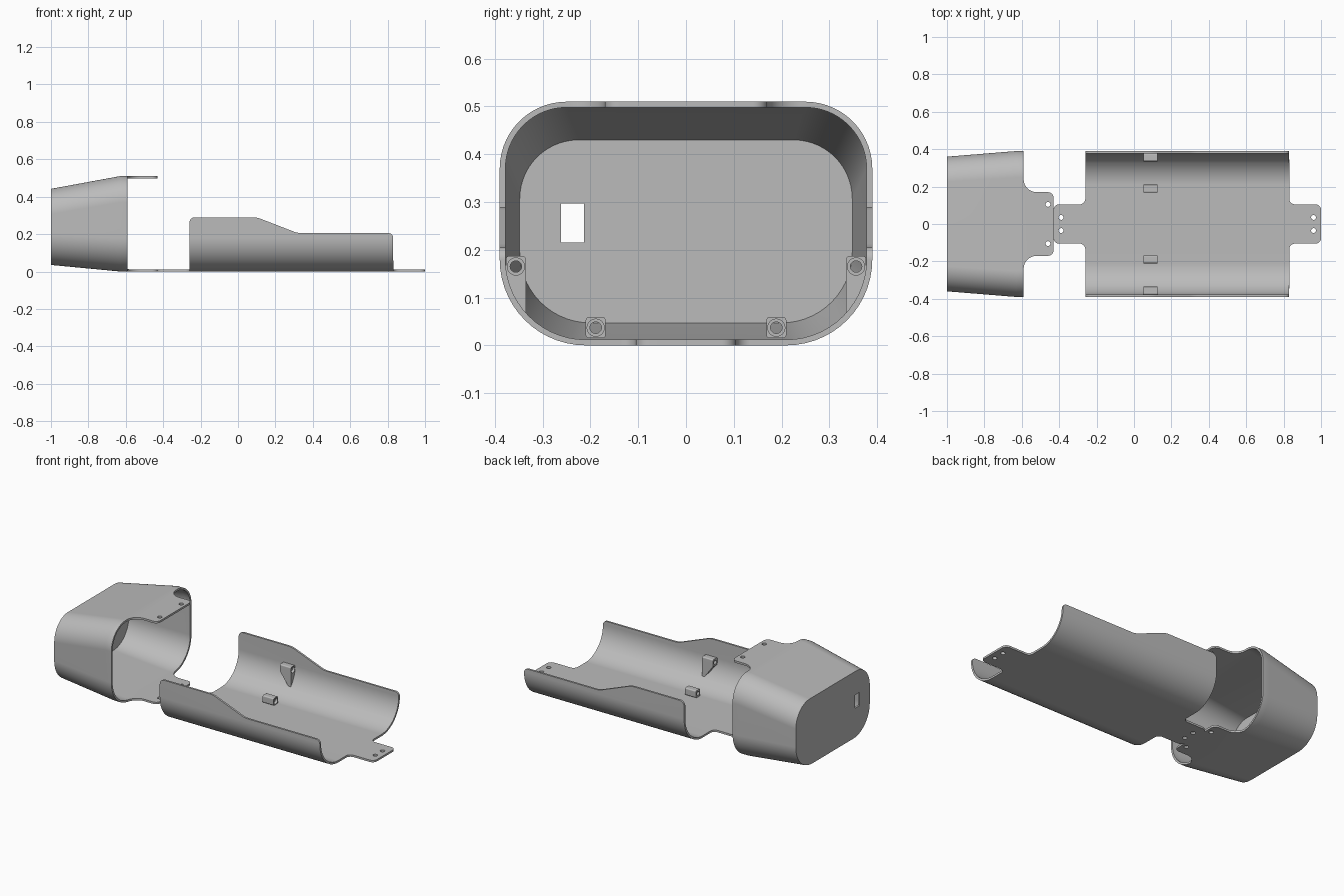
import bpy, bmesh, math
from mathutils import Vector

if "Cube" in bpy.data.objects:
    bpy.data.objects.remove(bpy.data.objects["Cube"], do_unlink=True)

# Single grey plastic
grey = bpy.data.materials.new("grey_plastic")
grey.use_nodes = True
COLOUR = (0.5, 0.5, 0.5, 1)
grey.diffuse_color = COLOUR
grey.node_tree.nodes["Principled BSDF"].inputs["Base Color"].default_value = COLOUR

WALL = 0.012


def rounded(points, steps=10):
    """Outline through (u, v, radius) corners, each rounded by its radius."""
    out = []
    for i, (u, v, r) in enumerate(points):
        p = Vector((u, v))
        if r == 0:
            out.append(p)
            continue
        a = (Vector(points[i - 1][:2]) - p).normalized()
        b = (Vector(points[(i + 1) % len(points)][:2]) - p).normalized()
        half = a.angle(b) / 2
        d = r / math.tan(half)
        c = p + (a + b).normalized() * r / math.sin(half)
        v0, v1 = (p + a * d - c).normalized(), (p + b * d - c).normalized()
        out += [c + v0.slerp(v1, k / steps) * r for k in range(steps + 1)]
    return out


def circle(u, v, r, n=24):
    return [Vector((u + r * math.cos(math.tau * k / n), v + r * math.sin(math.tau * k / n)))
            for k in range(n)]


def loft(name, rings):
    """Closed solid through equal-length rings of 3D points."""
    bm = bmesh.new()
    rows = [[bm.verts.new(p) for p in ring] for ring in rings]
    n = len(rows[0])
    for lo, hi in zip(rows, rows[1:]):
        for k in range(n):
            m = (k + 1) % n
            bm.faces.new((lo[k], lo[m], hi[m], hi[k]))
    bm.faces.new(rows[0][::-1])
    bm.faces.new(rows[-1])
    bmesh.ops.recalc_face_normals(bm, faces=bm.faces)
    mesh = bpy.data.meshes.new(name)
    bm.to_mesh(mesh)
    bm.free()
    mesh.materials.append(grey)
    ob = bpy.data.objects.new(name, mesh)
    bpy.context.collection.objects.link(ob)
    return ob


def prism(name, outline, axis, lo, hi):
    place = {"x": lambda p, h: (h, p.x, p.y),
             "y": lambda p, h: (p.x, h, p.y),
             "z": lambda p, h: (p.x, p.y, h)}[axis]
    return loft(name, [[place(p, h) for p in outline] for h in (lo, hi)])


def box(name, x0, x1, y0, y1, z0, z1, r=0.0):
    return prism(name, rounded([(y0, z0, r), (y1, z0, r), (y1, z1, r), (y0, z1, r)], 5), "x", x0, x1)


def combine(ob, cutter, operation):
    bpy.context.view_layer.objects.active = ob
    mod = ob.modifiers.new("shape", "BOOLEAN")
    mod.operation, mod.object, mod.solver = operation, cutter, "EXACT"
    bpy.ops.object.modifier_apply(modifier=mod.name)
    bpy.data.objects.remove(cutter, do_unlink=True)


def finish(ob):
    bpy.ops.object.select_all(action="DESELECT")
    ob.select_set(True)
    bpy.context.view_layer.objects.active = ob
    bpy.ops.object.shade_smooth_by_angle(angle=math.radians(30))
    mod = ob.modifiers.new("even_normals", "WEIGHTED_NORMAL")
    mod.keep_sharp = True


def ring(x, w, z0, z1, rb, rt, inset=0.0):
    """Body cross-section: wide rounded rectangle, softer at the bottom."""
    w, z0, z1, rb, rt = w - inset, z0 + inset, z1 - inset, rb - inset, rt - inset
    return [(x, p.x, p.y) for p in
            rounded([(-w, z0, rb), (w, z0, rb), (w, z1, rt), (-w, z1, rt)], 14)]


def mirrored(half):
    return half + [(x, -y, r) for x, y, r in reversed(half)]


FULL = (0.39, 0.0, 0.51, 0.18, 0.14)
END = (0.36, 0.035, 0.442, 0.16, 0.135)


def drill(ob, x, y, r=0.013):
    for side in (-1, 1):
        combine(ob, prism("drill", circle(x, side * y, r), "z", -0.1, 0.7), "DIFFERENCE")


# End cap: tapered cup with a tab above and below the opening
cap = loft("end_cap", [ring(-1, *END), ring(-0.63, *FULL), ring(-0.3, *FULL)])
hollow = loft("hollow", [ring(-1 + WALL, *END, WALL), ring(-0.63, *FULL, WALL), ring(-0.2, *FULL, WALL)])
combine(cap, hollow, "DIFFERENCE")
cap_plan = rounded(mirrored([(-1.1, 0.6, 0), (-0.59, 0.6, 0), (-0.59, 0.17, 0.07), (-0.43, 0.17, 0.03)]))
combine(cap, prism("plan", cap_plan, "z", -0.1, 0.7), "INTERSECT")
combine(cap, box("port", -1.1, -0.9, -0.262, -0.214, 0.215, 0.297), "DIFFERENCE")
drill(cap, -0.46, 0.105)
finish(cap)

# Open tray: lower part of the same section, stepped sides, tab at each end
tray = loft("tray", [ring(-0.6, *FULL), ring(1.2, *FULL)])
combine(tray, loft("hollow", [ring(-0.7, *FULL, WALL), ring(1.3, *FULL, WALL)]), "DIFFERENCE")
tray_side = rounded([(-0.6, -0.1, 0), (-0.6, 0.06, 0), (-0.26, 0.06, 0), (-0.26, 0.29, 0.03),
                     (0.1, 0.29, 0.12), (0.32, 0.205, 0.12), (0.83, 0.205, 0.025),
                     (0.83, 0.06, 0), (1.2, 0.06, 0), (1.2, -0.1, 0)])
combine(tray, prism("side", tray_side, "y", -0.6, 0.6), "INTERSECT")
tray_plan = rounded(mirrored([(-0.43, 0.105, 0.03), (-0.2603, 0.105, 0.03), (-0.2603, 0.6, 0),
                              (0.8303, 0.6, 0), (0.8303, 0.105, 0.03), (1.0, 0.105, 0.03)]))
combine(tray, prism("plan", tray_plan, "z", -0.1, 0.7), "INTERSECT")
for x in (-0.39, 0.96):
    drill(tray, x, 0.035)
finish(tray)


# Screw bosses inside the tray
def boss(name, y, z, sy):
    ob = box(name, 0.05, 0.125, sy * y - 0.021, sy * y + 0.021, z - 0.022, z + 0.022, 0.007)
    if z > 0.1:
        # Tapered support running down to the curved wall
        web = rounded([(0.05, z - 0.01, 0), (0.05, z - 0.018, 0), (0.11, 0.065, 0),
                       (0.125, 0.065, 0), (0.125, z - 0.01, 0)])
        lo, hi = sorted((sy * (y - 0.021), sy * (y + 0.035)))
        combine(ob, prism("web", web, "y", lo, hi), "UNION")
    combine(ob, loft("envelope", [ring(-0.1, *FULL, 0.005), ring(0.3, *FULL, 0.005)]), "INTERSECT")
    combine(ob, prism("bore", circle(sy * y, z, 0.012), "x", 0, 0.2), "DIFFERENCE")
    combine(ob, prism("recess", circle(sy * y, z, 0.018), "x", 0.11, 0.2), "DIFFERENCE")
    finish(ob)


for label, sy in (("left", 1), ("right", -1)):
    boss("upper_boss_" + label, 0.356, 0.165, sy)
    boss("lower_boss_" + label, 0.189, 0.037, sy)
